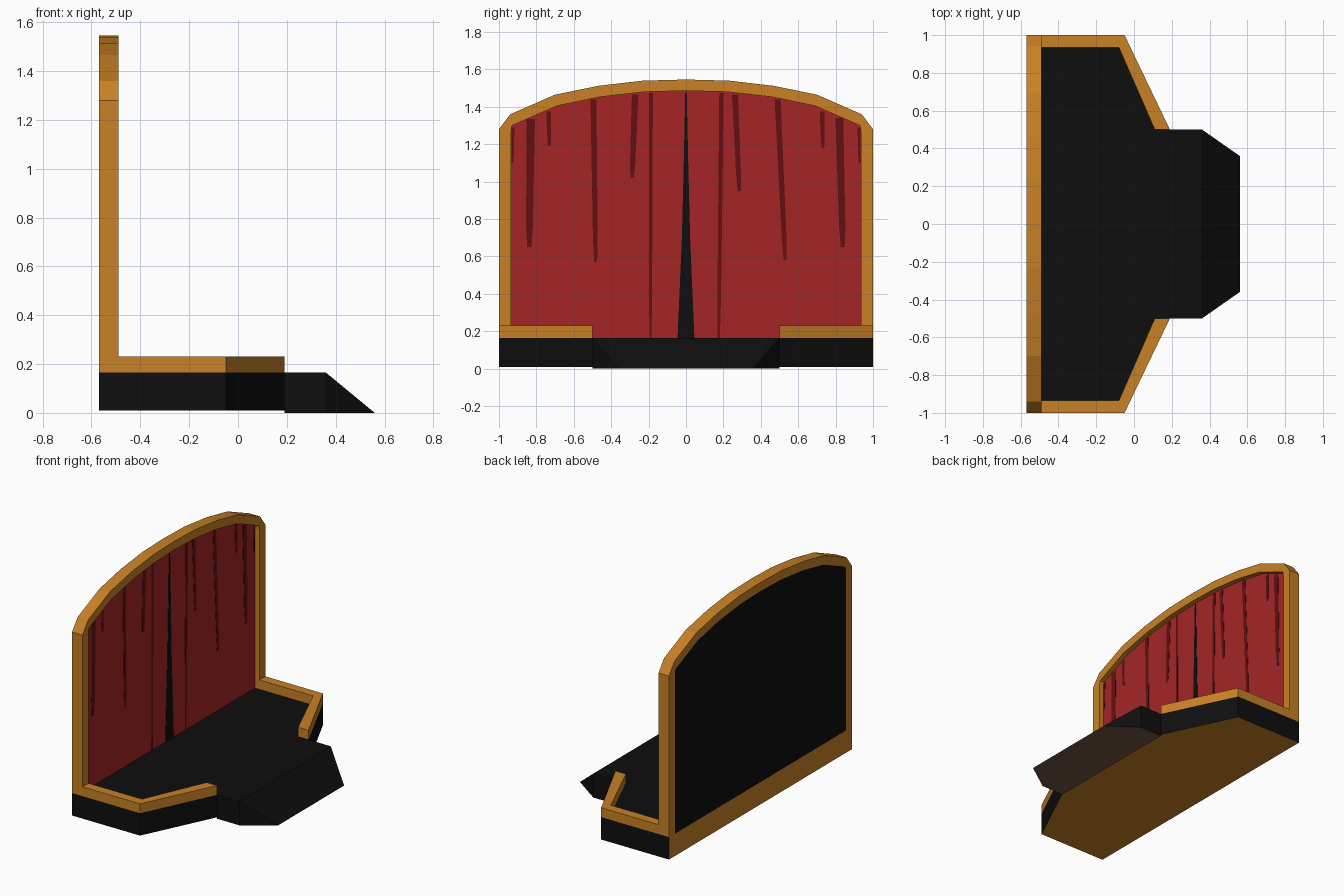
import bpy, bmesh
from mathutils import Vector

if "Cube" in bpy.data.objects:
    bpy.data.objects.remove(bpy.data.objects["Cube"])


def mat(name, r, g, b):
    m = bpy.data.materials.new(name)
    lin = [((c / 255 + 0.055) / 1.055) ** 2.4 if c > 10 else c / 255 / 12.92 for c in (r, g, b)]
    m.diffuse_color = (*lin, 1)
    m.use_nodes = True
    m.node_tree.nodes["Principled BSDF"].inputs["Base Color"].default_value = m.diffuse_color
    return m


WOOD = mat("golden wood", 200, 129, 38)
BLACK = mat("black", 14, 14, 14)
RED = mat("curtain red", 165, 37, 38)
DARK = mat("fold dark red", 100, 15, 17)
BROWN = mat("underside brown", 115, 84, 70)


def finish(name, bm, mats, rule=None):
    bmesh.ops.recalc_face_normals(bm, faces=bm.faces)
    bm.normal_update()
    if rule:
        for f in bm.faces:
            f.material_index = rule(f.normal)
    me = bpy.data.meshes.new(name)
    bm.to_mesh(me)
    bm.free()
    for m in mats:
        me.materials.append(m)
    ob = bpy.data.objects.new(name, me)
    bpy.context.collection.objects.link(ob)
    return ob


def prism(name, pts, axis, lo, hi, mats, rule=None):
    """Extrude a 2D outline along x (outline is y,z) or z (outline is x,y)."""
    bm = bmesh.new()

    def co(p, d):
        return (d, p[0], p[1]) if axis == 'x' else (p[0], p[1], d)
    a = [bm.verts.new(co(p, lo)) for p in pts]
    b = [bm.verts.new(co(p, hi)) for p in pts]
    bm.faces.new(a)
    bm.faces.new(b)
    for i in range(len(pts)):
        j = (i + 1) % len(pts)
        bm.faces.new((a[i], a[j], b[j], b[i]))
    return finish(name, bm, mats, rule)


def mirrored(half):
    return half + [(-y, z) for y, z in reversed(half) if y > 0]


FLOOR = 0.165

# Stage base: black sides and floor, wooden back and underside
prism("stage_base",
      [(-0.57, -1), (-0.05, -1), (0.19, -0.5), (0.19, 0.5), (-0.05, 1), (-0.57, 1)],
      'z', 0.01, FLOOR, [BLACK, WOOD],
      lambda n: 1 if n.z < -0.5 or n.x < -0.5 else 0)

# Front ramp with brown underside
bm = bmesh.new()
for s in (-1, 1):
    for p in ((0.19, 0.5, 0), (0.19, 0.5, FLOOR), (0.36, 0.5, 0), (0.36, 0.5, FLOOR), (0.56, 0.36, 0)):
        bm.verts.new((p[0], s * p[1], p[2]))
bmesh.ops.convex_hull(bm, input=bm.verts)
bmesh.ops.dissolve_limit(bm, angle_limit=0.01, verts=bm.verts, edges=bm.edges)
finish("front_ramp", bm, [BLACK, BROWN], lambda n: 1 if n.z < -0.5 else 0)

# Raised wooden rims along the sides
for s, side in ((-1, "right"), (1, "left")):
    rim = [(-0.49, 1), (-0.05, 1), (0.19, 0.5), (0.11, 0.5), (-0.08, 0.935), (-0.49, 0.935)]
    prism(side + "_rim", [(x, s * y) for x, y in rim], 'z', FLOOR, 0.23, [WOOD])

# Arched frame: outer and inner outlines bridged
outer = mirrored([(1, FLOOR), (1, 1.28), (0.94, 1.36), (0.7, 1.465), (0.47, 1.512), (0.23, 1.54), (0, 1.546)])
inner = mirrored([(0.935, FLOOR), (0.935, 1.27), (0.93, 1.3), (0.69, 1.405), (0.46, 1.453), (0.22, 1.48), (0, 1.486)])
bm = bmesh.new()
rings = [[bm.verts.new((x, y, z)) for y, z in o]
         for x, o in ((-0.57, outer), (-0.49, outer), (-0.49, inner), (-0.57, inner))]
for k in range(4):
    r, q = rings[k], rings[(k + 1) % 4]
    for i in range(len(outer) - 1):
        bm.faces.new((r[i], r[i + 1], q[i + 1], q[i]))
for i in (0, -1):
    bm.faces.new([r[i] for r in rings])
finish("arched_frame", bm, [WOOD])

# Curtain with black back board
CX = -0.525
prism("curtain", inner, 'x', -0.569, CX, [RED, BLACK], lambda n: 1 if n.x < -0.5 else 0)

# Black gap between the two curtain halves
gap = mirrored([(0.045, FLOOR), (0.022, 0.7), (0.012, 1.1), (0.004, 1.47), (0, 1.48)])
prism("curtain_gap", gap, 'x', CX - 0.001, CX + 0.003, [BLACK])

# Dark folds: top y, bottom y, top z, bottom z, width
folds = [(-0.925, -0.928, 1.29, 1.10, 0.016), (-0.83, -0.838, 1.335, 0.65, 0.045),
         (-0.735, -0.73, 1.375, 1.19, 0.025), (-0.495, -0.483, 1.44, 0.57, 0.032),
         (-0.272, -0.288, 1.465, 1.02, 0.035), (-0.187, -0.19, 1.475, FLOOR, 0.02),
         (0.19, 0.175, 1.475, FLOOR, 0.024), (0.262, 0.285, 1.465, 0.95, 0.032),
         (0.49, 0.53, 1.44, 0.58, 0.032), (0.728, 0.732, 1.375, 1.18, 0.025),
         (0.82, 0.838, 1.34, 0.65, 0.042), (0.925, 0.928, 1.29, 1.10, 0.016)]
for i, (yt, yb, zt, zb, w) in enumerate(folds):
    h = w / 2
    ym, zm = yb + (yt - yb) * 0.15, zb + (zt - zb) * 0.15
    prism(f"curtain_fold_{i + 1}",
          [(yb - h * 0.5, zb), (yb + h * 0.5, zb), (ym + h * 0.8, zm), (yt + h, zt), (yt - h, zt), (ym - h * 0.8, zm)],
          'x', CX - 0.001, CX + 0.002, [DARK])
